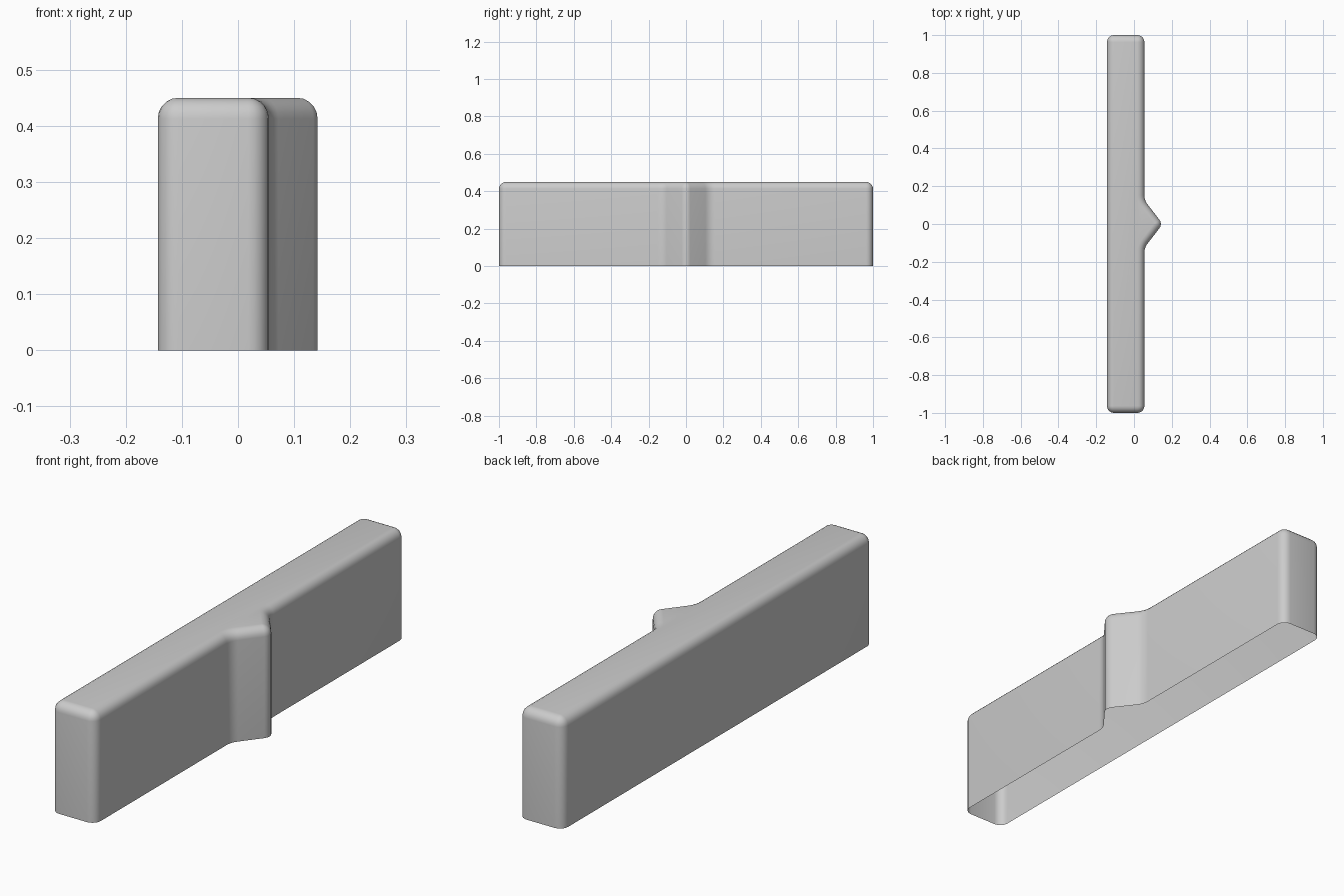
import bpy, bmesh, math
from mathutils import Vector

if "Cube" in bpy.data.objects:
    bpy.data.objects.remove(bpy.data.objects["Cube"])

HEIGHT, R, TOP_STEPS = 0.45, 0.037, 5

# Plan corners, counter-clockwise: x, y, fillet radius
corners = [(-0.143, -1, R), (0.055, -1, R), (0.055, -0.125, 0.08),
           (0.152, 0, R), (0.055, 0.125, 0.08), (0.055, 1, R), (-0.143, 1, R)]


def rounded_outline(corners, steps=5):
    """Filleted outline as (point, outward normal) pairs."""
    out = []
    n = len(corners)
    for i, (x, y, r) in enumerate(corners):
        p = Vector((x, y))
        d1 = (p - Vector(corners[i - 1][:2])).normalized()
        d2 = (Vector(corners[(i + 1) % n][:2]) - p).normalized()
        turn = math.atan2(d1.x * d2.y - d1.y * d2.x, d1.dot(d2))
        side = 1 if turn > 0 else -1
        normal = Vector((d1.y, -d1.x))
        start = p - d1 * r * math.tan(abs(turn) / 2)
        centre = start - normal * r * side
        a0 = math.atan2(normal.y, normal.x)
        for k in range(steps + 1):
            a = a0 + turn * k / steps
            nv = Vector((math.cos(a), math.sin(a)))
            out.append((centre + nv * r * side, nv))
    return out


outline = rounded_outline(corners)
# Straight walls, then a rounded top rim
levels = [(0, 0)]
for k in range(TOP_STEPS + 1):
    t = math.pi / 2 * k / TOP_STEPS
    levels.append((R * (1 - math.cos(t)), HEIGHT - R + R * math.sin(t)))

bm = bmesh.new()
rings = [[bm.verts.new((*(p - nv * d), z)) for p, nv in outline] for d, z in levels]
for low, high in zip(rings, rings[1:]):
    for i in range(len(low)):
        j = (i + 1) % len(low)
        bm.faces.new((low[i], low[j], high[j], high[i]))
# Flat top; the underside stays open
bm.faces.new(rings[-1])
bmesh.ops.remove_doubles(bm, verts=bm.verts, dist=0.0002)
mesh = bpy.data.meshes.new("pointed_bar")
bm.to_mesh(mesh)
bm.free()
bar = bpy.data.objects.new("pointed_bar", mesh)
bpy.context.collection.objects.link(bar)
bpy.context.view_layer.objects.active = bar
bar.select_set(True)
bpy.ops.object.shade_smooth_by_angle(angle=math.radians(40))
